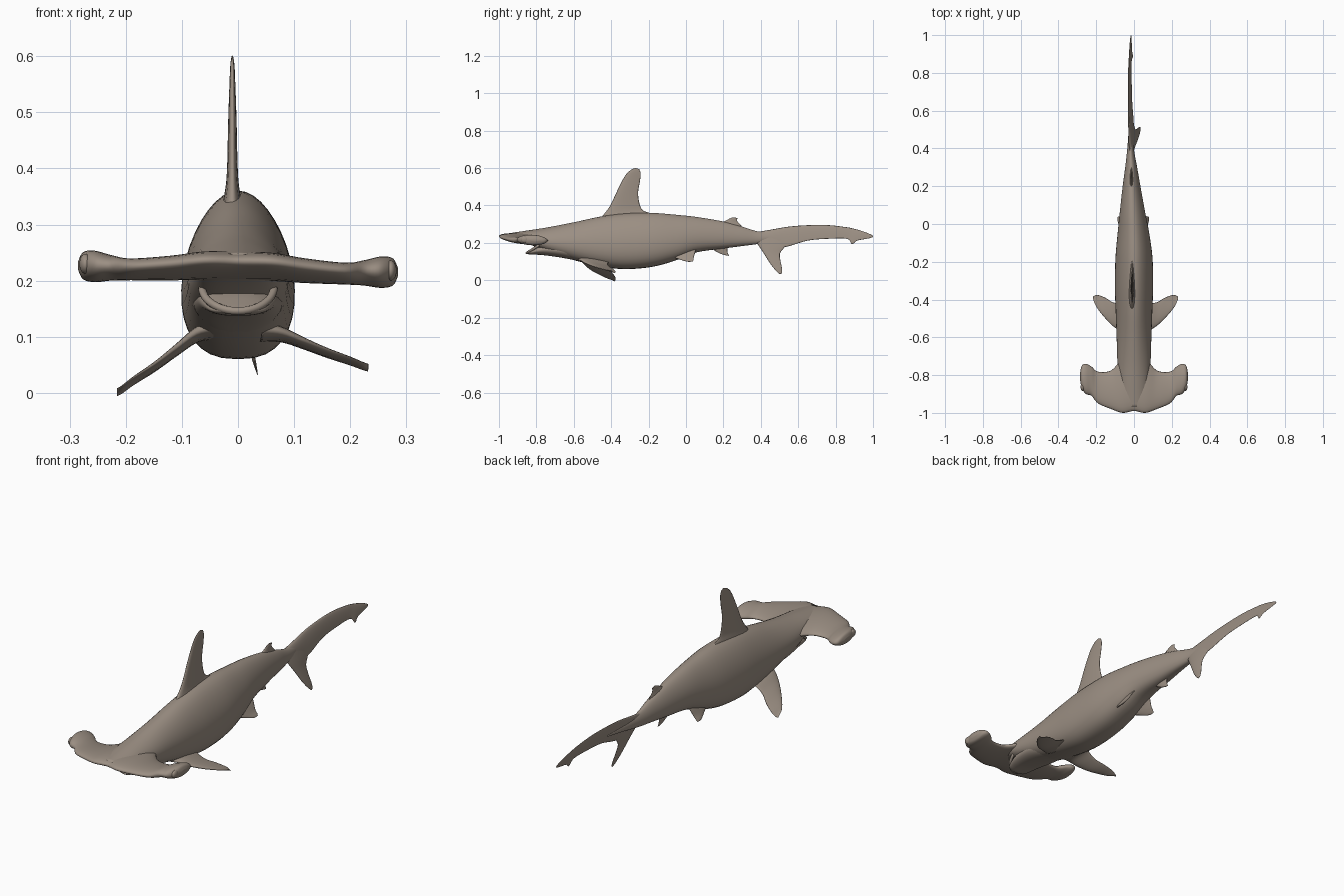
import bpy, bmesh, math
from mathutils import Vector

cube = bpy.data.objects.get("Cube")
if cube:
    bpy.data.objects.remove(cube, do_unlink=True)

skin = bpy.data.materials.new("taupe skin")
skin.use_nodes = True
skin.diffuse_color = (0.33, 0.275, 0.228, 1)
shader = skin.node_tree.nodes["Principled BSDF"]
shader.inputs["Base Color"].default_value = skin.diffuse_color
shader.inputs["Roughness"].default_value = 0.7


def spline(rows, steps=5):
    """Smoothly interpolate a list of equal-length station tuples."""
    out = []
    for i in range(len(rows) - 1):
        a, b, c, d = (rows[max(0, min(len(rows) - 1, i + k))] for k in (-1, 0, 1, 2))
        for s in range(steps):
            t = s / steps
            out.append([q + t / 2 * (r - p + t * (2*p - 5*q + 4*r - s4 + t * (3*(q - r) + s4 - p)))
                        for p, q, r, s4 in zip(a, b, c, d)])
    return out + [list(rows[-1])]


def loft(name, rings):
    """Skin a row of point rings and close both ends."""
    bm = bmesh.new()
    loops = [[bm.verts.new(p) for p in ring] for ring in rings]
    n = len(loops[0])
    for a, b in zip(loops, loops[1:]):
        for j in range(n):
            k = (j + 1) % n
            bm.faces.new((a[j], a[k], b[k], b[j]))
    bm.faces.new(loops[0])
    bm.faces.new(loops[-1])
    bmesh.ops.recalc_face_normals(bm, faces=bm.faces)
    for f in bm.faces:
        f.smooth = True
    mesh = bpy.data.meshes.new(name)
    bm.to_mesh(mesh)
    bm.free()
    mesh.materials.append(skin)
    obj = bpy.data.objects.new(name, mesh)
    bpy.context.collection.objects.link(obj)
    return obj


def foil(lead, trail, half, axis, taper, n=20):
    """Streamlined section from leading edge to trailing edge."""
    lead, trail = Vector(lead), Vector(trail)
    ring = []
    for j in range(n):
        a = 2 * math.pi * j / n
        c = (1 - math.cos(a)) / 2
        ring.append(lead.lerp(trail, c) + Vector(axis) * half * math.sin(a) * (1 - taper * c))
    return ring


def oval(y, top, bottom, w, cx, n=36, egg=0.2):
    """Egg-shaped cross-section, wider towards the belly."""
    ring = []
    for j in range(n):
        a = 2 * math.pi * j / n
        c, s = math.cos(a), math.sin(a)
        power = 0.8 if s < 0 else 1
        x = math.copysign(abs(c) ** power, c) * w * (1 - egg * s)
        ring.append((cx + x, y, (top + bottom) / 2 + s * (top - bottom) / 2))
    return ring


# Body: y, top, bottom, half width, centre x
body = [(-.97, .248, .222, .05, 0), (-.85, .266, .197, .07, 0), (-.74, .283, .15, .085, 0),
        (-.6, .31, .108, .09, 0), (-.46, .34, .075, .095, 0), (-.33, .357, .06, .099, 0),
        (-.18, .36, .072, .096, 0), (-.05, .35, .108, .082, -.003), (.06, .338, .15, .066, -.008),
        (.2, .314, .17, .046, -.013), (.3, .287, .183, .031, -.015), (.39, .26, .195, .018, -.018),
        (.5, .25, .215, .009, -.019), (.62, .245, .235, .003, -.02)]
loft("body", [oval(*s) for s in spline(body)])

# Hammer head: x, front y, back y, front z, back z, half thickness
half_head = [(0, -.99, -.7, .235, .215, .026), (.06, -1, -.71, .235, .215, .025),
             (.12, -.98, -.775, .228, .211, .022), (.19, -.95, -.782, .222, .21, .02),
             (.225, -.91, -.755, .222, .214, .024), (.255, -.9, -.74, .223, .217, .03),
             (.276, -.87, -.75, .223, .219, .026), (.285, -.83, -.785, .222, .22, .008)]
head = [(-r[0],) + r[1:] for r in reversed(half_head[1:])] + half_head
loft("hammer_head", [foil((x, f, zf - .02 * x), (x, b, zb - .02 * x), t, (0, 0, 1), .15, 28)
                     for x, f, b, zf, zb, t in spline(head)])

# Lower jaw with a sloping mouth floor
jaw = [(-.852, .15, .143, .025, 0), (-.835, .16, .138, .048, 0), (-.8, .178, .137, .062, 0),
       (-.75, .195, .133, .072, 0), (-.66, .2, .12, .08, 0), (-.56, .2, .1, .07, 0)]
loft("lower_jaw", [oval(*s, egg=0) for s in spline(jaw)])

# Raised lip around the mouth
lip = []
for i in range(25):
    a = math.pi * i / 24
    lip.append(Vector((.064 * math.cos(a), -.785 - .066 * math.sin(a), .188 - .042 * math.sin(a))))
rings = []
for i, p in enumerate(lip):
    along = (lip[min(i + 1, 24)] - lip[max(i - 1, 0)]).normalized()
    side = along.cross(Vector((0, 0, 1))).normalized()
    up = side.cross(along)
    rings.append([p + .007 * (side * math.cos(k * math.pi / 5) + up * math.sin(k * math.pi / 5))
                  for k in range(10)])
loft("mouth_lip", rings)

# Eyes on the hammer tips
for side, label in ((1, "left"), (-1, "right")):
    bpy.ops.mesh.primitive_uv_sphere_add(segments=20, ring_count=12, radius=.018,
                                         location=(side * .272, -.862, .224 - side * .006))
    eye = bpy.context.object
    eye.name = label + "_eye"
    eye.scale = (.6, 1.2, 1)
    eye.data.materials.append(skin)
    bpy.ops.object.shade_smooth()


def upright_fin(name, rows, lean=0, x0=-.01, z0=0):
    """Fin in the middle plane: lead y, z, trail y, z, half thickness."""
    def place(y, z):
        return (x0 - lean * (z - z0), y, z)
    loft(name, [foil(place(a, b), place(c, d), t, (1, 0, 0), .6)
                for a, b, c, d, t in spline(rows)])


upright_fin("dorsal_fin", [(-.47, .315, -.16, .33, .03), (-.44, .352, -.19, .357, .019),
                           (-.405, .4, -.238, .382, .013), (-.36, .495, -.256, .46, .01),
                           (-.325, .56, -.246, .53, .007), (-.295, .59, -.242, .57, .005),
                           (-.27, .601, -.25, .594, .002)])
upright_fin("second_dorsal_fin", [(.17, .3, .31, .275, .016), (.21, .318, .29, .298, .008),
                                  (.235, .331, .274, .316, .005), (.25, .337, .275, .333, .002)], x0=-.014)
upright_fin("anal_fin", [(.11, .19, .23, .195, .014), (.145, .164, .222, .17, .008),
                         (.18, .144, .222, .15, .005), (.205, .135, .23, .131, .002)], x0=-.012)
upright_fin("tail_upper_lobe", [(.36, .255, .37, .2, .012), (.45, .27, .45, .18, .012),
                                (.55, .287, .53, .178, .009), (.66, .295, .65, .212, .007),
                                (.76, .295, .76, .222, .006), (.85, .285, .86, .222, .005),
                                (.885, .279, .888, .194, .004), (.92, .27, .915, .212, .004),
                                (.96, .257, .96, .221, .004), (.99, .244, .985, .226, .003),
                                (1, .237, .999, .231, .001)], .25, -.012, .22)
upright_fin("tail_lower_lobe", [(.36, .235, .56, .24, .012), (.385, .19, .53, .182, .011),
                                (.415, .145, .503, .145, .008), (.45, .09, .505, .105, .006),
                                (.48, .052, .513, .065, .004), (.502, .032, .514, .038, .001)],
            .25, -.012, .22)

# Paired fins; the two pectorals droop by different amounts
for side, label, reach, drop in ((1, "left", 1, .056), (-1, "right", .93, .1)):
    # distance out, lead y, trail y, drop fraction, half thickness
    pectoral = [(.045, -.58, -.39, -.1, .024), (.08, -.565, -.415, 0, .016),
                (.12, -.54, -.415, .28, .011), (.16, -.503, -.392, .56, .008),
                (.2, -.458, -.377, .8, .005), (.222, -.425, -.378, .95, .003),
                (.232, -.4, -.385, 1, .001)]
    loft(label + "_pectoral_fin",
         [foil((side * x * reach, f, .108 - drop * d), (side * x * reach, b, .094 - drop * d),
               t, (side * .3, 0, .95), .6) for x, f, b, d, t in spline(pectoral)])

    # distance out, lead y, z, trail y, z, half thickness
    pelvic = [(.035, -.1, .15, .06, .18, .014), (.052, -.07, .125, .05, .152, .009),
              (.066, -.035, .112, .042, .124, .006), (.078, 0, .101, .04, .108, .004),
              (.083, .02, .099, .036, .101, .001)]
    loft(label + "_pelvic_fin",
         [foil((side * x - .004, f, zf), (side * x - .004, b, zb), t, (.85, 0, side * .5), .6)
          for x, f, zf, b, zb, t in spline(pelvic)])
